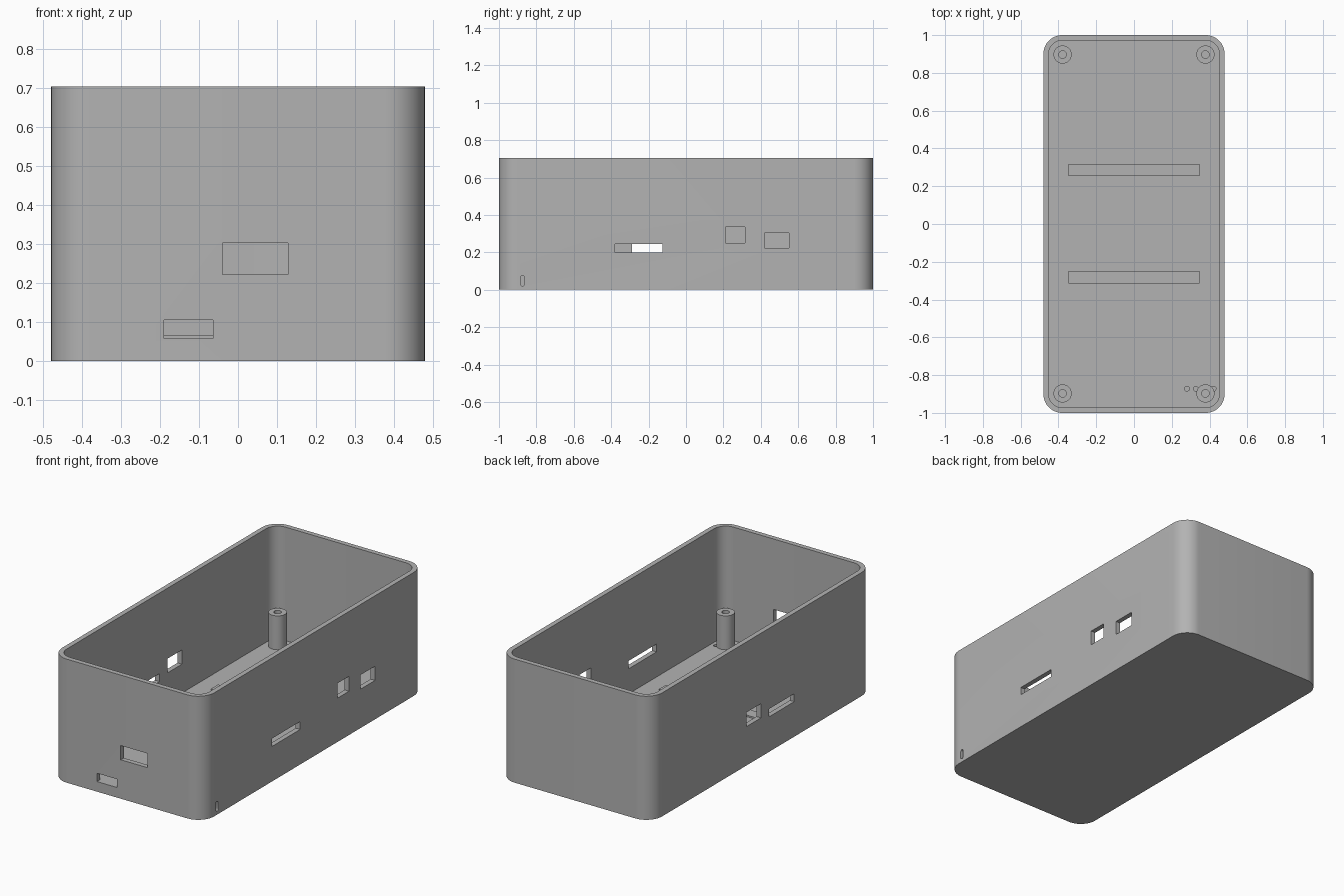
import bpy, bmesh, math
from mathutils import Matrix, Vector

if "Cube" in bpy.data.objects:
    bpy.data.objects.remove(bpy.data.objects["Cube"], do_unlink=True)

HX, HY, HEIGHT = 0.48, 1.0, 0.705
WALL, FLOOR, CORNER = 0.028, 0.057, 0.1

grey = bpy.data.materials.new("plain grey")
grey.use_nodes = True
GREY = (0.45, 0.45, 0.45, 1)
grey.diffuse_color = GREY
grey.node_tree.nodes["Principled BSDF"].inputs["Base Color"].default_value = GREY


def finish(name, bm):
    bmesh.ops.recalc_face_normals(bm, faces=bm.faces)
    mesh = bpy.data.meshes.new(name)
    bm.to_mesh(mesh)
    bm.free()
    mesh.materials.append(grey)
    obj = bpy.data.objects.new(name, mesh)
    bpy.context.collection.objects.link(obj)
    return obj


def rounded_prism(bm, hx, hy, r, z0, z1, steps=12):
    """Upright prism with rounded corners."""
    verts = []
    for q, (sx, sy) in enumerate([(1, 1), (-1, 1), (-1, -1), (1, -1)]):
        for i in range(steps + 1):
            a = math.pi / 2 * (q + i / steps)
            verts.append(bm.verts.new((sx * (hx - r) + r * math.cos(a),
                                       sy * (hy - r) + r * math.sin(a), z0)))
    face = bm.faces.new(verts)
    ext = bmesh.ops.extrude_face_region(bm, geom=[face], use_keep_orig=True)["geom"]
    bmesh.ops.translate(bm, vec=(0, 0, z1 - z0),
                        verts=[g for g in ext if isinstance(g, bmesh.types.BMVert)])


def box(bm, x, y, z):
    """Box from (low, high) pairs on each axis."""
    size = Vector((x[1] - x[0], y[1] - y[0], z[1] - z[0]))
    mid = Vector((sum(x), sum(y), sum(z))) / 2
    bmesh.ops.create_cube(bm, size=1, matrix=Matrix.Translation(mid) @ Matrix.Diagonal(size).to_4x4())


def smooth(obj):
    bpy.ops.object.select_all(action="DESELECT")
    obj.select_set(True)
    bpy.context.view_layer.objects.active = obj
    bpy.ops.object.shade_smooth_by_angle(angle=math.radians(30))


# Case shell and its cutters
bm = bmesh.new()
rounded_prism(bm, HX, HY, CORNER, 0, HEIGHT)
case = finish("case", bm)

bm = bmesh.new()
rounded_prism(bm, HX - WALL, HY - WALL, CORNER - WALL, FLOOR, HEIGHT + 0.1)
cavity = finish("cavity_cutter", bm)

bm = bmesh.new()
right_wall, left_wall = (0.44, 0.5), (-0.5, -0.44)
front_wall = (-1.02, -0.96)
# Side openings: +x wall then -x wall
box(bm, right_wall, (-0.38, -0.125), (0.2, 0.245))
box(bm, right_wall, (0.212, 0.315), (0.25, 0.335))
box(bm, right_wall, (0.42, 0.55), (0.222, 0.303))
box(bm, left_wall, (0.01, 0.14), (0.222, 0.303))
box(bm, left_wall, (-0.29, -0.062), (0.2, 0.245))
# Front openings
box(bm, (-0.04, 0.128), front_wall, (0.222, 0.303))
box(bm, (-0.19, -0.064), front_wall, (FLOOR + 0.0005, 0.105))
# Small upright slot with round ends, near the front of the +x wall
profile = []
for zc, start in ((0.065, 0), (0.031, math.pi)):
    for i in range(9):
        a = start + math.pi * i / 8
        profile.append(bm.verts.new((0.456, -0.875 + 0.011 * math.cos(a), zc + 0.011 * math.sin(a))))
ext = bmesh.ops.extrude_face_region(bm, geom=[bm.faces.new(profile)], use_keep_orig=True)["geom"]
bmesh.ops.translate(bm, vec=(0.05, 0, 0), verts=[g for g in ext if isinstance(g, bmesh.types.BMVert)])
# Small round pits in the floor
for x in (0.28, 0.327, 0.421):
    bmesh.ops.create_cone(bm, cap_ends=True, segments=16, radius1=0.013, radius2=0.013, depth=0.06,
                          matrix=Matrix.Translation((x, -0.872, 0.06)))
openings = finish("opening_cutter", bm)

for cutter in (cavity, openings):
    mod = case.modifiers.new("cut", "BOOLEAN")
    mod.operation, mod.solver, mod.object = "DIFFERENCE", "EXACT", cutter
    bpy.context.view_layer.objects.active = case
    bpy.ops.object.modifier_apply(modifier=mod.name)
    bpy.data.objects.remove(cutter, do_unlink=True)
smooth(case)

# Hollow screw posts in the four corners
for side, sx in (("left", 1), ("right", -1)):
    for end, sy in (("front", -1), ("back", 1)):
        bm = bmesh.new()
        pts = [(0, 0.1), (0.02, 0.1), (0.02, 0.25), (0.048, 0.25), (0.048, FLOOR)]
        vs = [bm.verts.new((r, 0, z)) for r, z in pts]
        edges = [bm.edges.new(pair) for pair in zip(vs, vs[1:])]
        bmesh.ops.spin(bm, geom=vs + edges, cent=(0, 0, 0), axis=(0, 0, 1),
                       angle=math.tau, steps=32, use_merge=True)
        bmesh.ops.remove_doubles(bm, verts=bm.verts, dist=1e-5)
        post = finish(f"screw_post_{end}_{side}", bm)
        post.location = (sx * 0.378, sy * 0.897, 0)
        smooth(post)

# Low raised bars across the floor
for name, y in (("front_floor_bar", -0.282), ("back_floor_bar", 0.285)):
    bm = bmesh.new()
    box(bm, (-0.348, 0.346), (y - 0.032, y + 0.032), (FLOOR - 0.01, 0.066))
    finish(name, bm)
